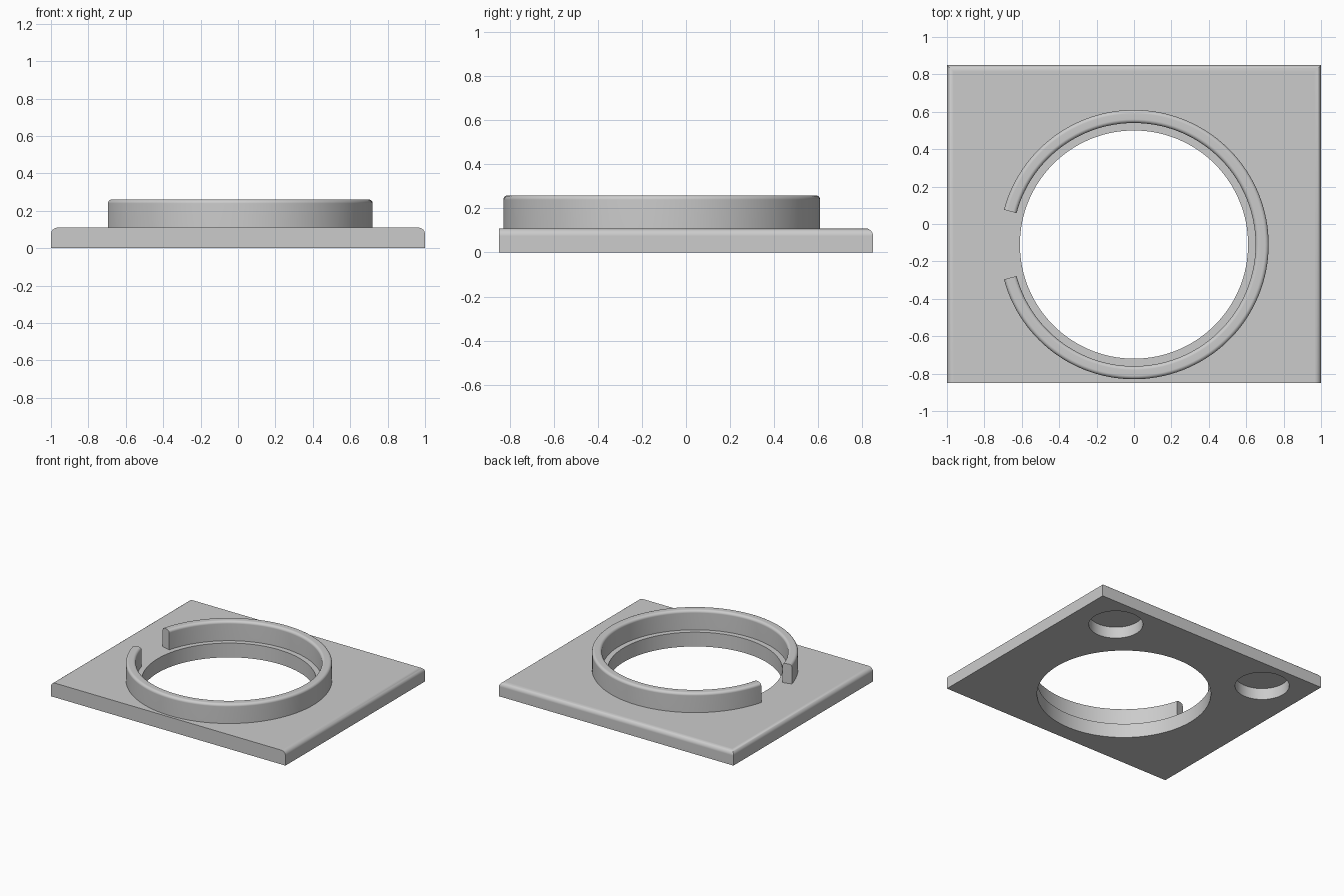
import bpy, bmesh, math

if "Cube" in bpy.data.objects:
    bpy.data.objects.remove(bpy.data.objects["Cube"])

CY = -0.11          # y of the ring and the main hole
TOP = 0.11          # plate thickness

grey = bpy.data.materials.new("plain grey")
grey.diffuse_color = (0.6, 0.6, 0.6, 1)
grey.use_nodes = True
grey.node_tree.nodes["Principled BSDF"].inputs["Base Color"].default_value = grey.diffuse_color


def make_object(name, bm):
    bmesh.ops.recalc_face_normals(bm, faces=bm.faces[:])
    mesh = bpy.data.meshes.new(name)
    bm.to_mesh(mesh)
    bm.free()
    obj = bpy.data.objects.new(name, mesh)
    bpy.context.collection.objects.link(obj)
    mesh.materials.append(grey)
    return obj


def activate(obj):
    bpy.ops.object.select_all(action='DESELECT')
    obj.select_set(True)
    bpy.context.view_layer.objects.active = obj


def finish(obj):
    activate(obj)
    bpy.ops.object.shade_smooth_by_angle(angle=math.radians(35))
    mod = obj.modifiers.new("flat_area_normals", 'WEIGHTED_NORMAL')
    mod.keep_sharp = True


def cut_round(obj, x, y, radius, z0, z1, sides):
    bm = bmesh.new()
    bmesh.ops.create_cone(bm, cap_ends=True, segments=sides, radius1=radius,
                          radius2=radius, depth=z1 - z0)
    bmesh.ops.translate(bm, verts=bm.verts[:], vec=(x, y, (z0 + z1) / 2))
    cutter = make_object("hole_cutter", bm)
    cutter.hide_render = True
    mod = obj.modifiers.new("hole", 'BOOLEAN')
    mod.operation, mod.solver, mod.object = 'DIFFERENCE', 'EXACT', cutter
    activate(obj)
    bpy.ops.object.modifier_apply(modifier=mod.name)
    bpy.data.objects.remove(cutter)


# Base plate, top edges rounded on the left, right and back
bm = bmesh.new()
bmesh.ops.create_cube(bm, size=1)
for v in bm.verts:
    v.co = (v.co.x * 2, v.co.y * 1.7, (v.co.z + 0.5) * TOP)
rounded = [e for e in bm.edges
           if all(v.co.z > 0.05 for v in e.verts)
           and not all(v.co.y < 0 for v in e.verts)]
bmesh.ops.bevel(bm, geom=rounded, offset=0.035, offset_type='OFFSET',
                segments=6, profile=0.5, affect='EDGES')
plate = make_object("base_plate", bm)

# Main through hole and two blind magnet pockets underneath
cut_round(plate, 0, CY, 0.61, -0.1, 0.3, 128)
for side in (-1, 1):
    cut_round(plate, side * 0.67, 0.60, 0.19, -0.1, 0.088, 64)
finish(plate)

# Open collar: rounded-top section swept around, with a gap on the left
R_IN, R_OUT, HEIGHT, FILLET, STEPS = 0.65, 0.72, 0.26, 0.02, 5
section = [(R_IN, TOP), (R_OUT, TOP)]
for centre, start in ((R_OUT - FILLET, 0), (R_IN + FILLET, 90)):
    for i in range(STEPS + 1):
        a = math.radians(start + 90 * i / STEPS)
        section.append((centre + FILLET * math.cos(a),
                        HEIGHT - FILLET + FILLET * math.sin(a)))
bm = bmesh.new()
COUNT = 120
rows = []
for i in range(COUNT + 1):
    a = math.radians(-165 + 330 * i / COUNT)
    rows.append([bm.verts.new((r * math.cos(a), CY + r * math.sin(a), z))
                 for r, z in section])
n = len(section)
for a, b in zip(rows, rows[1:]):
    for k in range(n):
        bm.faces.new((a[k], a[(k + 1) % n], b[(k + 1) % n], b[k]))
bm.faces.new(rows[0])
bm.faces.new(rows[-1])
finish(make_object("open_collar", bm))
